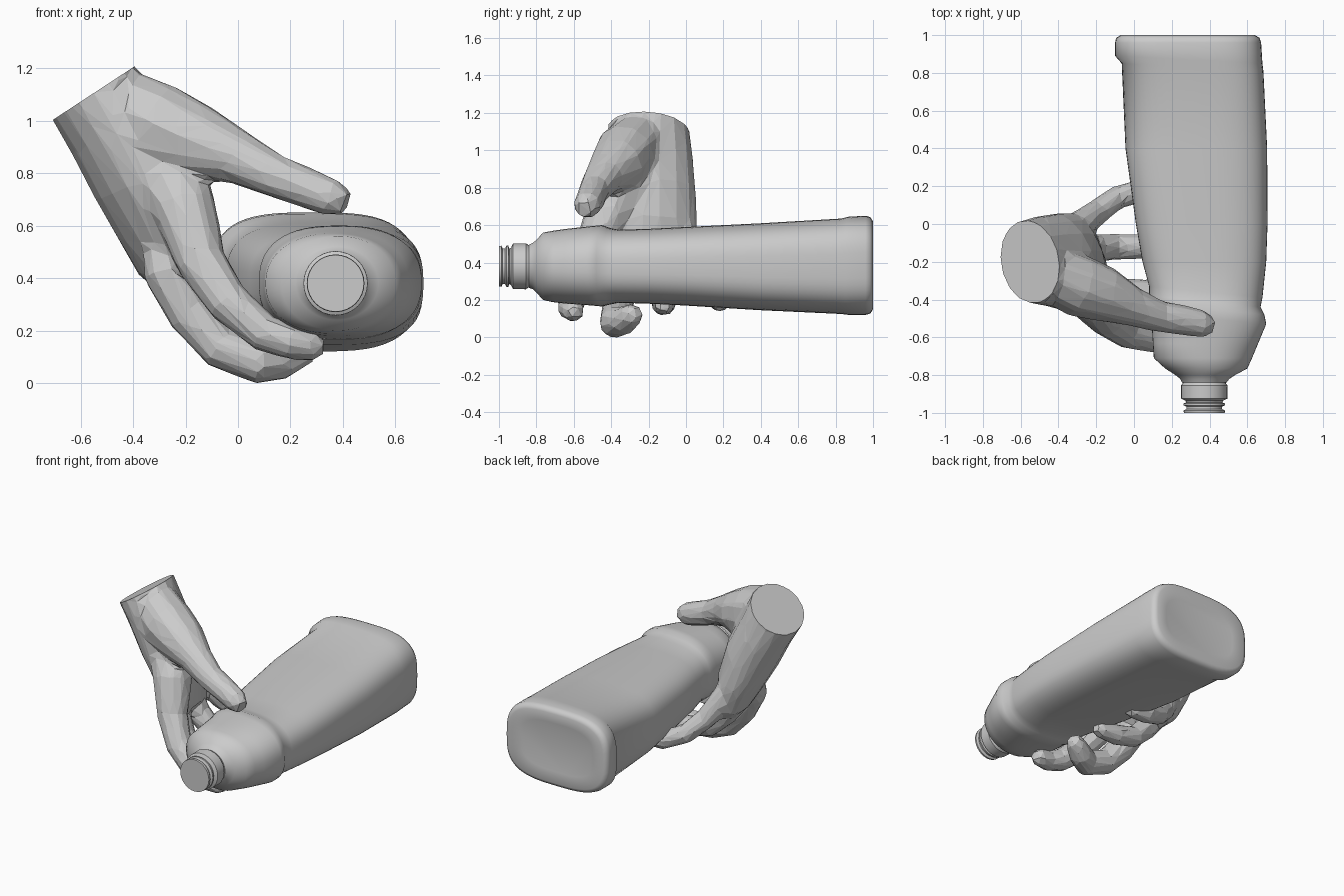
import bpy
import bmesh
import math
from mathutils import Vector

default_cube = bpy.data.objects.get("Cube")
if default_cube:
    bpy.data.objects.remove(default_cube, do_unlink=True)

# One plain grey for everything
grey = bpy.data.materials.new("plain grey")
grey.use_nodes = True
grey.diffuse_color = (0.6, 0.6, 0.6, 1)
grey.node_tree.nodes["Principled BSDF"].inputs["Base Color"].default_value = grey.diffuse_color


def skin_rings(bm, rings):
    """Join a series of equal rings into a closed, capped surface."""
    loops = [[bm.verts.new(point) for point in ring] for ring in rings]
    for first, second in zip(loops, loops[1:]):
        for i in range(len(first)):
            j = (i + 1) % len(first)
            bm.faces.new((first[i], first[j], second[j], second[i]))
    bm.faces.new(loops[0][::-1])
    bm.faces.new(loops[-1])
    bmesh.ops.recalc_face_normals(bm, faces=bm.faces[:])


def make_object(name, bm):
    mesh = bpy.data.meshes.new(name)
    bm.to_mesh(mesh)
    bm.free()
    mesh.materials.append(grey)
    obj = bpy.data.objects.new(name, mesh)
    bpy.context.collection.objects.link(obj)
    return obj


def smooth(obj, degrees):
    bpy.ops.object.select_all(action="DESELECT")
    obj.select_set(True)
    bpy.context.view_layer.objects.active = obj
    bpy.ops.object.shade_smooth_by_angle(angle=math.radians(degrees))


def rounded_section(y, left, right, low, high, power, slant=0, sides=56):
    """Superellipse ring across the bottle; slant moves its right side forward."""
    ring = []
    for k in range(sides):
        angle = math.tau * k / sides
        c, s = math.cos(angle), math.sin(angle)
        px = math.copysign(abs(c) ** (2 / power), c)
        pz = math.copysign(abs(s) ** (2 / power), s)
        ring.append(Vector(((left + right) / 2 + px * (right - left) / 2, y - slant * px,
                            (low + high) / 2 + pz * (high - low) / 2)))
    return ring


def limb_rings(path, sides, across=(0, 1, 0)):
    """Oval rings along a path of (x, y, z, half width, half thickness)."""
    centres = [Vector(p[:3]) for p in path]
    rings = []
    for i, centre in enumerate(centres):
        tangent = (centres[min(i + 1, len(path) - 1)] - centres[max(i - 1, 0)]).normalized()
        side = Vector(across)
        side = (side - tangent * side.dot(tangent)).normalized()
        up = tangent.cross(side)
        wide, thick = path[i][-2:]
        rings.append([centre + side * wide * math.cos(math.tau * k / sides)
                      + up * thick * math.sin(math.tau * k / sides) for k in range(sides)])
    return rings


def digit_rings(path, sides=10):
    """Round finger rings with a blunt, rounded tip."""
    points = [(x, y, z, r, r) for x, y, z, r in path]
    last, before = Vector(path[-1][:3]), Vector(path[-2][:3])
    radius = path[-1][-1]
    tip = last + (last - before).normalized() * radius * 0.8
    points.append((*tip, radius * 0.65, radius * 0.65))
    return limb_rings(points, sides)


# Bottle body: y, left, right, low, high, squareness, slant
body_sections = [
    (-.84, .255, .49, .265, .495, 2),
    (-.82, .245, .505, .258, .505, 2),
    (-.80, .22, .535, .24, .52, 2),
    (-.765, .165, .60, .20, .56, 2.1),
    (-.71, .105, .625, .188, .57, 2.2),
    (-.64, .10, .65, .18, .58, 2.3, .01),
    (-.50, .09, .70, .17, .595, 2.4, .03),
    (-.45, .08, .69, .165, .60, 2.5, .03),
    (-.41, .08, .67, .175, .585, 2.6, .03),
    (-.36, .08, .68, .185, .575, 2.7, .03),
    (-.2, .045, .70, .18, .58, 2.8),
    (0, .01, .707, .17, .59, 2.9),
    (.4, -.045, .705, .145, .61, 3.1),
    (.83, -.065, .685, .125, .635, 3.2, .02),
    (.87, -.10, .68, .12, .645, 3.2, .02),
    (.96, -.10, .673, .12, .65, 3.2),
    (.985, -.095, .665, .127, .643, 3.2),
    (1, -.07, .64, .15, .62, 3.2),
    (.985, .01, .56, .22, .55, 3),
]
bm = bmesh.new()
skin_rings(bm, [rounded_section(*section) for section in body_sections])
smooth(make_object("bottle_body", bm), 50)

# Neck with collar and thread ridges: y, radius
neck_profile = [(-.82, .11), (-.845, .115), (-.855, .123), (-.925, .122), (-.935, .10),
                (-.945, .095), (-.95, .11), (-.96, .11), (-.967, .095), (-.98, .095),
                (-.987, .11), (-1, .108)]
bm = bmesh.new()
skin_rings(bm, [rounded_section(y, .372 - r, .372 + r, .38 - r, .38 + r, 2, sides=32)
                for y, r in neck_profile])
smooth(make_object("bottle_neck", bm), 35)

# Hand: palm and wrist, then the digits, blended into one faceted surface
palm = [(-.61, -.2, 1.2, .22, .182), (-.55, -.2, 1.105, .225, .182),
        (-.465, -.2, .95, .25, .175), (-.375, -.2, .78, .265, .175),
        (-.3, -.19, .6, .265, .15), (-.255, -.19, .46, .245, .11),
        (-.21, -.19, .39, .2, .07)]
digits = {
    "thumb": [(-.46, -.25, 1.06, .15), (-.3, -.325, .98, .168), (-.16, -.37, .92, .15),
              (0, -.44, .86, .105), (.14, -.49, .79, .085), (.27, -.51, .74, .08),
              (.36, -.53, .705, .075)],
    "index": [(-.32, -.28, .85, .14), (-.2, -.42, .66, .125), (-.14, -.505, .46, .098),
              (-.04, -.575, .31, .085), (.1, -.61, .19, .075), (.2, -.62, .155, .068),
              (.28, -.6, .14, .06)],
    "middle": [(-.29, -.27, .6, .08), (-.26, -.33, .42, .105), (-.18, -.35, .26, .09),
               (-.07, -.37, .135, .084), (.08, -.38, .08, .088), (.17, -.33, .09, .078),
               (.24, -.29, .12, .065)],
    "ring": [(-.32, -.16, .6, .08), (-.28, -.15, .44, .09), (-.2, -.13, .32, .077),
             (-.1, -.12, .22, .07), (.05, -.12, .18, .068), (.18, -.12, .175, .058)],
    "little": [(-.34, -.07, .65, .08), (-.29, -.01, .52, .08), (-.2, .06, .37, .068),
               (-.09, .14, .26, .063), (.05, .18, .2, .063), (.17, .18, .19, .055)],
}
bm = bmesh.new()
skin_rings(bm, limb_rings(palm, 16, across=(-.3, 1, -.2)))
for path in digits.values():
    skin_rings(bm, digit_rings(path))
hand = make_object("hand", bm)
remesh = hand.modifiers.new("blend", "REMESH")
remesh.mode = "VOXEL"
remesh.voxel_size = 0.018
soften = hand.modifiers.new("soften", "SMOOTH")
soften.iterations = 8
facets = hand.modifiers.new("facets", "DECIMATE")
facets.ratio = 0.05

# Bake the facets, then slice the wrist flat
evaluated = hand.evaluated_get(bpy.context.evaluated_depsgraph_get())
bm = bmesh.new()
bm.from_mesh(evaluated.to_mesh())
evaluated.to_mesh_clear()
cut = bmesh.ops.bisect_plane(bm, geom=bm.verts[:] + bm.edges[:] + bm.faces[:],
                             plane_co=(-.55, -.2, 1.105), plane_no=(-.55, 0, .84),
                             clear_outer=True)
rim = [item for item in cut["geom_cut"] if isinstance(item, bmesh.types.BMEdge)]
bmesh.ops.holes_fill(bm, edges=rim, sides=0)
for face in bm.faces:
    face.smooth = False
    face.material_index = 0
hand.modifiers.clear()
bm.to_mesh(hand.data)
bm.free()
